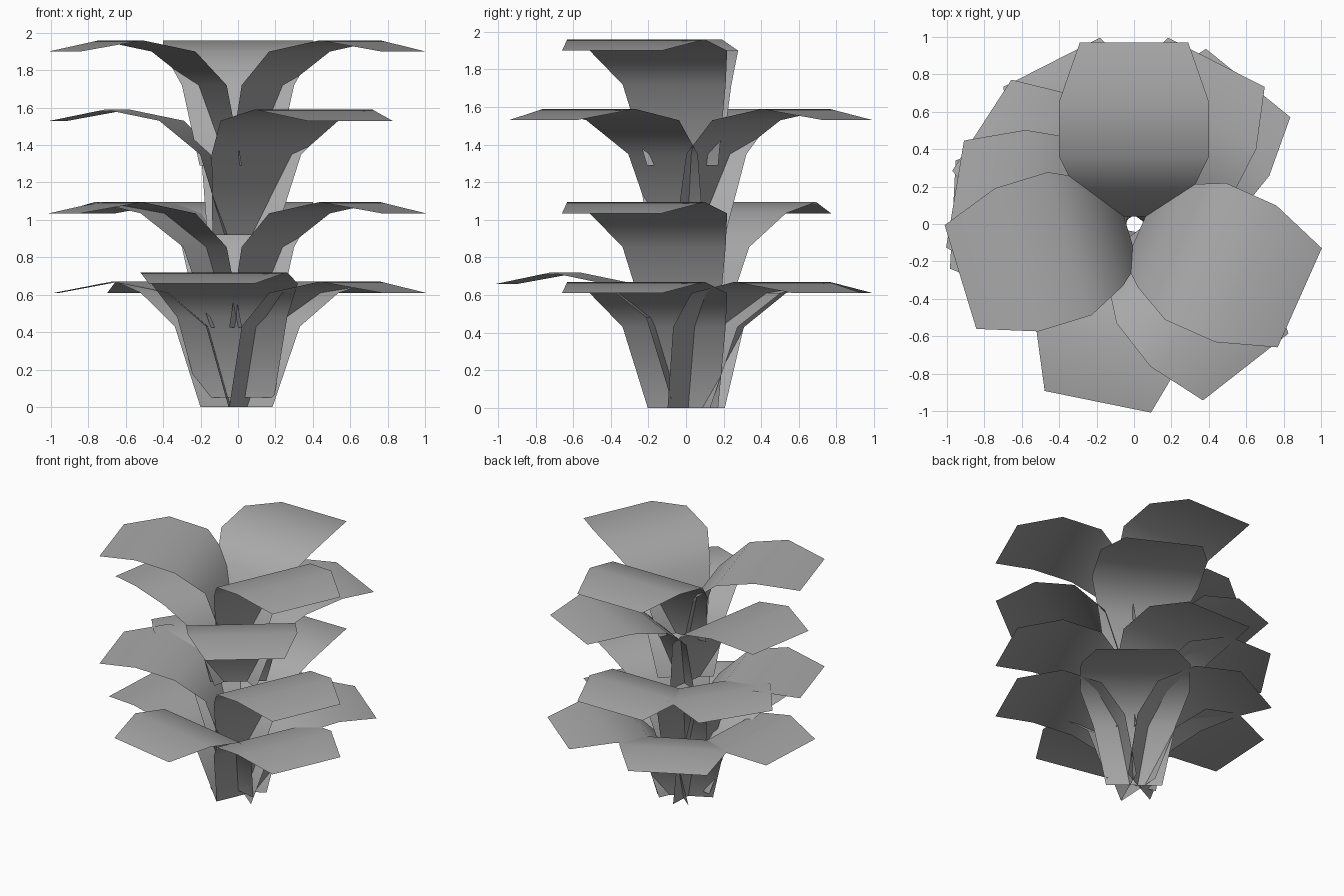
import bpy
from math import radians, cos, sin

cube = bpy.data.objects.get("Cube")
if cube:
    bpy.data.objects.remove(cube, do_unlink=True)

# single leaf colour
grey = bpy.data.materials.new("leaf_grey")
grey.use_nodes = True
colour = (0.4, 0.4, 0.4, 1)
grey.diffuse_color = colour
shader = next(n for n in grey.node_tree.nodes if n.type == "BSDF_PRINCIPLED")
shader.inputs["Base Color"].default_value = colour
shader.inputs["Roughness"].default_value = 0.9

# leaf cross rows from base to tip: distance from stem, half width, height
ROWS = [(0.04, 0.205, 0.0), (0.155, 0.30, 0.43), (0.36, 0.40, 0.61),
        (0.655, 0.40, 0.67), (0.97, 0.29, 0.61)]

# whorls: base height and leaf directions in degrees
WHORLS = {
    "bottom": (0.0, (51, 117, 177, 336)),
    "bottom_front": (0.05, (258.5,)),
    "lower": (0.425, (90, 147, 197, 336)),
    "upper": (0.92, (63, 170.5, 308)),
    "top": (1.29, (90, 197, 336)),
}


def add_leaf(name, base, angle):
    c, s = cos(radians(angle)), sin(radians(angle))
    verts = []
    for r, half, z in ROWS:
        for t in (half, -half):
            verts.append((r * c - t * s, r * s + t * c, base + z))
    faces = [(2 * i, 2 * i + 1, 2 * i + 3, 2 * i + 2)
             for i in range(len(ROWS) - 1)]
    mesh = bpy.data.meshes.new(name)
    mesh.from_pydata(verts, [], faces)
    mesh.materials.append(grey)
    mesh.polygons.foreach_set("use_smooth", [True] * len(faces))
    mesh.update()
    leaf = bpy.data.objects.new(name, mesh)
    bpy.context.collection.objects.link(leaf)


for whorl, (base, angles) in WHORLS.items():
    for i, angle in enumerate(angles, 1):
        add_leaf(f"{whorl}_leaf_{i}", base, angle)
